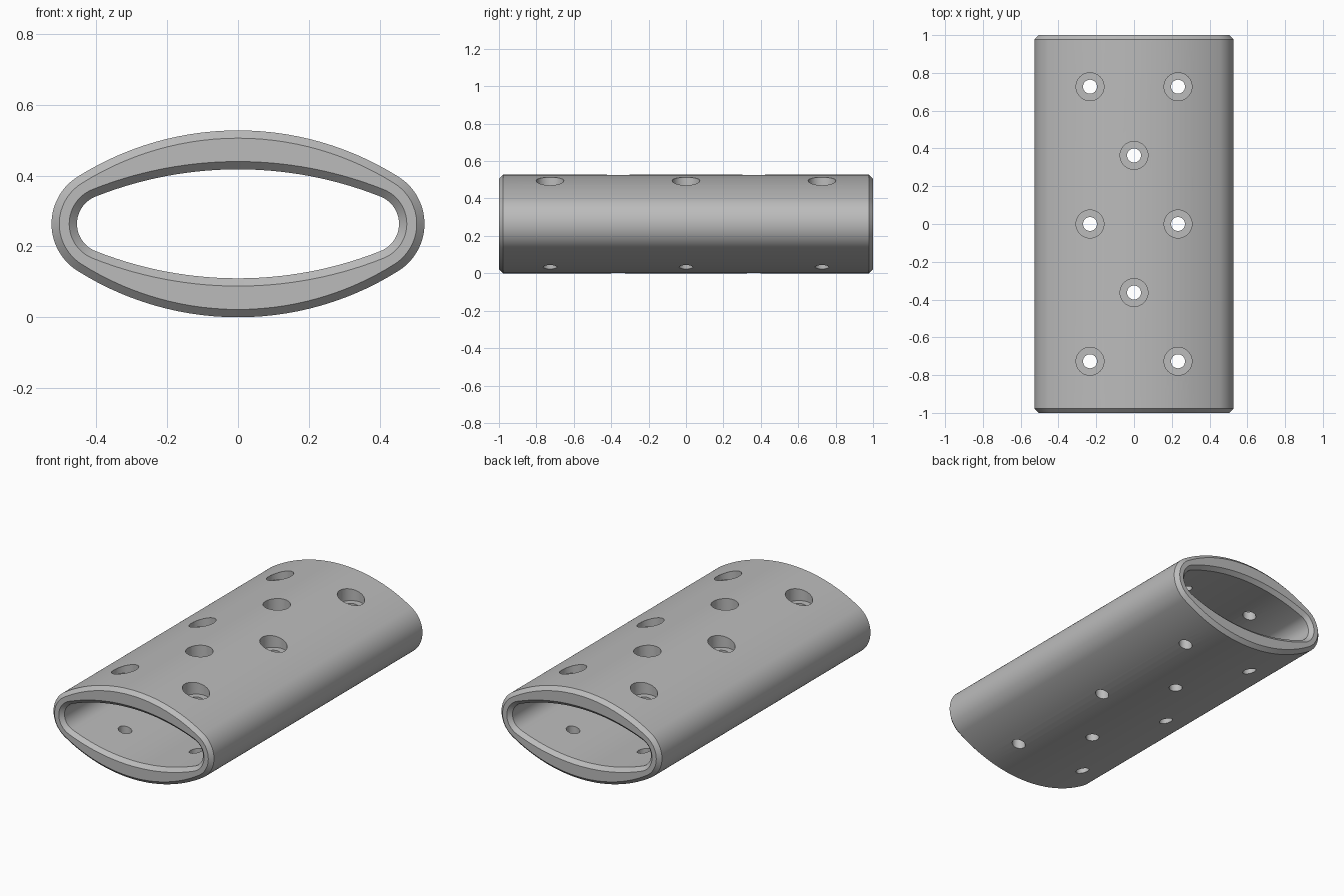
import bpy, bmesh, math
from mathutils import Matrix

cube = bpy.data.objects.get("Cube")
if cube:
    bpy.data.objects.remove(cube, do_unlink=True)

MID = 0.264       # height of the tube axis
CHAMFER = 0.022
STEPS = 28        # segments per quarter of the oval

grey = bpy.data.materials.new("plain grey")
colour = (0.5, 0.5, 0.5, 1)
grey.use_nodes = True
grey.diffuse_color = colour
grey.node_tree.nodes["Principled BSDF"].inputs["Base Color"].default_value = colour


def oval(a, b, big, grow=0.0):
    """Four-arc oval of half sizes a and b; grow offsets it along its normals."""
    drop = big - b
    small = (big**2 - a**2 - drop**2) / (2 * (big - a))
    split = math.atan2(drop, a - small)
    half = STEPS // 2
    quarter = []
    for i in range(half):
        t = split * i / half
        quarter.append((a - small + (small + grow) * math.cos(t),
                        (small + grow) * math.sin(t)))
    for i in range(half + 1):
        t = split + (math.pi / 2 - split) * i / half
        quarter.append(((big + grow) * math.cos(t), (big + grow) * math.sin(t) - drop))
    top = quarter + [(-x, z) for x, z in quarter[-2::-1]]
    return top + [(x, -z) for x, z in top[-2:0:-1]]


def link(name, bm):
    bmesh.ops.recalc_face_normals(bm, faces=bm.faces)
    mesh = bpy.data.meshes.new(name)
    bm.to_mesh(mesh)
    bm.free()
    obj = bpy.data.objects.new(name, mesh)
    bpy.context.collection.objects.link(obj)
    obj.data.materials.append(grey)
    return obj


# Oval tube with chamfered outer and inner rims
outer, inner = (0.527, 0.264, 0.85), (0.455, 0.154, 1.09)
end = 1 - CHAMFER
sections = [(outer, 0, -end), (outer, 0, end), (outer, -CHAMFER, 1), (inner, CHAMFER, 1),
            (inner, 0, end), (inner, 0, -end), (inner, CHAMFER, -1), (outer, -CHAMFER, -1)]
bm = bmesh.new()
rings = [[bm.verts.new((x, y, z + MID)) for x, z in oval(*shape, grow)]
         for shape, grow, y in sections]
for k, ring in enumerate(rings):
    after = rings[(k + 1) % len(rings)]
    for i in range(len(ring)):
        j = (i + 1) % len(ring)
        bm.faces.new((ring[i], ring[j], after[j], after[i]))
tube = link("oval_tube", bm)

# Through holes, and wider counterbores in the upper wall only
spots = [(x, y) for x in (-0.233, 0.233) for y in (-0.727, 0, 0.727)]
spots += [(0, -0.363), (0, 0.363)]


def drill(name, radius, low, high):
    bm = bmesh.new()
    for x, y in spots:
        bmesh.ops.create_cone(bm, cap_ends=True, segments=32, radius1=radius, radius2=radius,
                              depth=high - low,
                              matrix=Matrix.Translation((x, y, (low + high) / 2)))
    cutter = link(name, bm)
    cutter.hide_render = True
    cut = tube.modifiers.new(name, "BOOLEAN")
    cut.operation = "DIFFERENCE"
    cut.solver = "EXACT"
    cut.object = cutter
    bpy.context.view_layer.objects.active = tube
    bpy.ops.object.modifier_apply(modifier=cut.name)
    bpy.data.objects.remove(cutter, do_unlink=True)


drill("through_holes", 0.037, -0.2, 0.8)
drill("counterbores", 0.074, 0.438, 0.8)

bpy.ops.object.select_all(action="DESELECT")
tube.select_set(True)
bpy.context.view_layer.objects.active = tube
bpy.ops.object.shade_smooth_by_angle(angle=math.radians(25))
